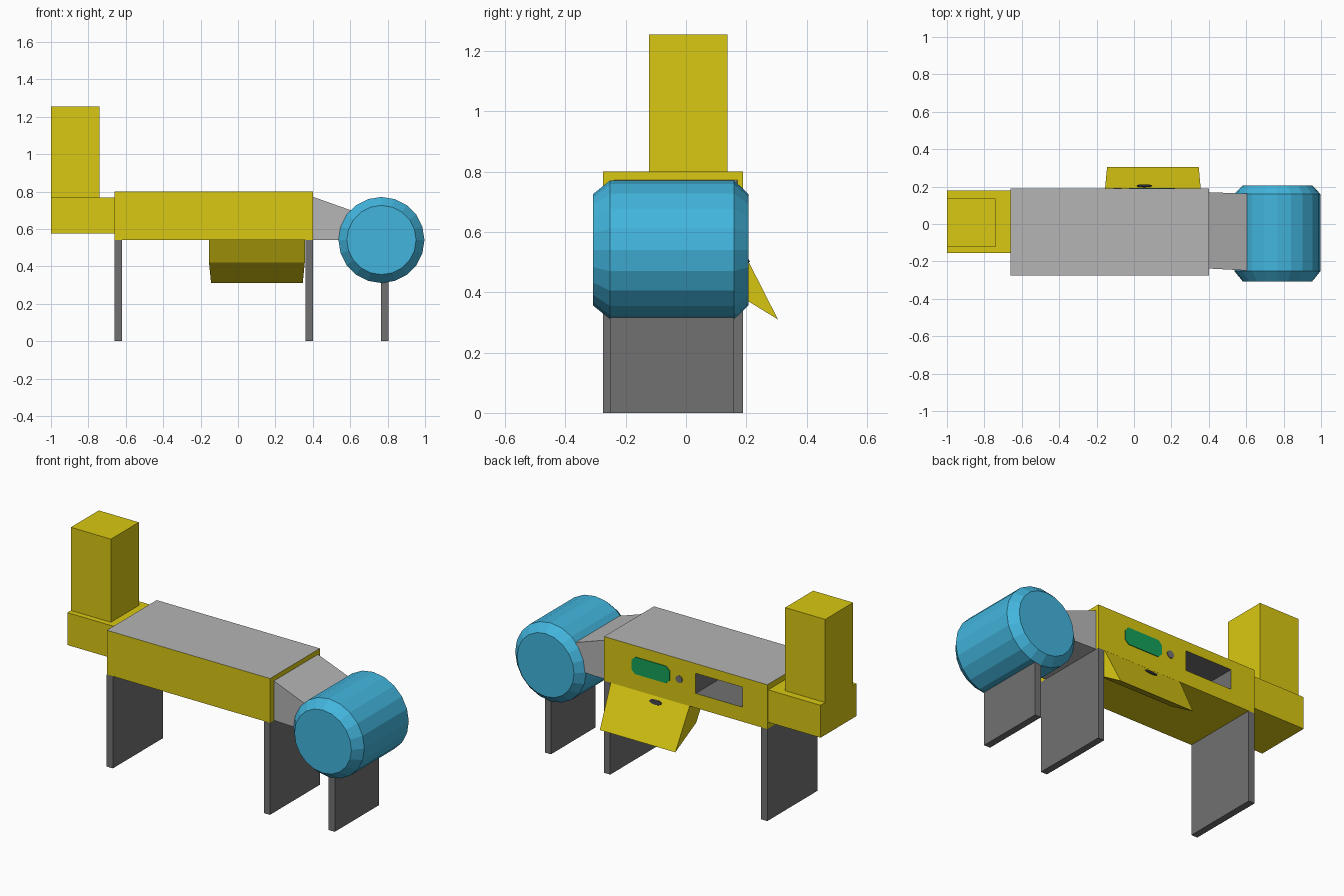
import bpy, bmesh, math
from mathutils import Vector

if "Cube" in bpy.data.objects:
    bpy.data.objects.remove(bpy.data.objects["Cube"])


def material(name, rgb):
    m = bpy.data.materials.new(name)
    m.diffuse_color = (*rgb, 1)
    m.use_nodes = True
    m.node_tree.nodes["Principled BSDF"].inputs["Base Color"].default_value = m.diffuse_color
    return m


YELLOW = material("yellow", (0.70, 0.58, 0.006))
GREY = material("light grey", (0.46, 0.46, 0.46))
DARK = material("dark grey", (0.165, 0.165, 0.165))
BLUE = material("blue", (0.055, 0.46, 0.72))
GREEN = material("green", (0.007, 0.36, 0.10))
BLACK = material("near black", (0.03, 0.03, 0.04))


def finish(name, bm, *mats):
    bmesh.ops.recalc_face_normals(bm, faces=bm.faces[:])
    me = bpy.data.meshes.new(name)
    bm.to_mesh(me)
    bm.free()
    for m in mats:
        me.materials.append(m)
    ob = bpy.data.objects.new(name, me)
    bpy.context.collection.objects.link(ob)
    return ob


def loft(name, rings, *mats):
    """Solid through a list of matching closed rings of points."""
    bm = bmesh.new()
    vr = [[bm.verts.new(p) for p in r] for r in rings]
    n = len(vr[0])
    for a, b in zip(vr, vr[1:]):
        for i in range(n):
            j = (i + 1) % n
            bm.faces.new((a[i], a[j], b[j], b[i]))
    bm.faces.new(vr[0])
    bm.faces.new(vr[-1])
    return finish(name, bm, *mats)


def rect_x(x, y0, y1, z0, z1):
    return [(x, y0, z0), (x, y1, z0), (x, y1, z1), (x, y0, z1)]


def box(name, x, y, z, mat):
    return loft(name, [rect_x(x[0], *y, *z), rect_x(x[1], *y, *z)], mat)


# Main body: grey top, with a dark hatch sunk into the back face
bm = bmesh.new()
bmesh.ops.create_cube(bm, size=1)
for v in bm.verts:
    v.co = (-0.13 + v.co.x * 1.06, -0.043 + v.co.y * 0.463, 0.67 + v.co.z * 0.26)
back = max(bm.faces, key=lambda f: f.calc_center_median().y)
for f in bm.faces:
    f.material_index = 1 if f.normal.z > 0.9 else 0
bmesh.ops.inset_individual(bm, faces=[back], thickness=0.02)
for v in back.verts:
    v.co.x = -0.195 if v.co.x > -0.13 else -0.50
    v.co.z = 0.743 if v.co.z > 0.67 else 0.625
walls = bmesh.ops.inset_individual(bm, faces=[back], thickness=0.001)["faces"]
for v in back.verts:
    v.co.x = -0.195 if v.co.x > -0.35 else -0.50
    v.co.z = 0.743 if v.co.z > 0.68 else 0.625
    v.co.y -= 0.25
for f in walls + [back]:
    f.material_index = 2
finish("main_body", bm, YELLOW, GREY, DARK)

# Stepped end and tower
box("end_box", (-1.0, -0.66), (-0.155, 0.18), (0.577, 0.767), YELLOW)
box("tower", (-1.0, -0.74), (-0.122, 0.137), (0.767, 1.255), YELLOW)

# Slab legs
for name, x, y, top in (("left_leg", -0.66, (-0.275, 0.1885), 0.54),
                        ("middle_leg", 0.36, (-0.275, 0.1885), 0.54),
                        ("drum_leg", 0.765, (-0.252, 0.16), 0.42)):
    box(name, (x, x + 0.04), y, (0, top), DARK)

# Tapered neck running into the drum
loft("neck", [rect_x(0.40, -0.238, 0.17, 0.54, 0.772),
              rect_x(0.66, -0.252, 0.16, 0.54, 0.68)], GREY)

# Drum lying along y with chamfered rims
SIDES = 20
loft("drum", [[(0.767 + r * math.sin(i * math.tau / SIDES), y,
                0.541 + r * math.cos(i * math.tau / SIDES)) for i in range(SIDES)]
              for y, r in ((-0.308, 0.185), (-0.252, 0.23), (0.16, 0.23), (0.207, 0.185))],
     BLUE)

# Chute under the back edge of the body, slightly narrower at its lip
profile = [(0.188, 0.54, 0), (0.305, 0.31, 0.011), (0.125, 0.42, 0), (0.055, 0.54, 0)]
loft("chute", [[(-0.155 + t, y, z) for y, z, t in profile],
               [(0.357 - t, y, z) for y, z, t in profile]], YELLOW)


def plate(name, outline, origin, up, normal, mat, thick=0.004):
    """Thin plate: outline in (x, up) coordinates, laid on a surface."""
    o, u, n = Vector(origin), Vector(up).normalized(), Vector(normal).normalized()
    ring = [o + Vector((a, 0, 0)) + u * b for a, b in outline]
    return loft(name, [[p - n * 0.002 for p in ring], [p + n * thick for p in ring]], mat)


def disc(rx, rz, n=16):
    return [(rx * math.cos(i * math.tau / n), rz * math.sin(i * math.tau / n)) for i in range(n)]


# Back face details: screen with clipped corners, round button
w, h, c = 0.123, 0.05, 0.022
screen = [(w, h - c), (w - c, h), (c - w, h), (-w, h - c),
          (-w, c - h), (c - w, -h), (w - c, -h), (w, c - h)]
plate("screen", screen, (0.096, 0.1885, 0.685), (0, 0, 1), (0, 1, 0), GREEN)
plate("button", disc(0.022, 0.022), (-0.088, 0.1885, 0.68), (0, 0, 1), (0, 1, 0), DARK)

# Dark keyhole on the chute slope
plate("chute_slot", disc(0.04, 0.014, 12), (0.055, 0.2024, 0.5117),
      (0, -0.117, 0.23), (0, 0.23, 0.117), BLACK)
